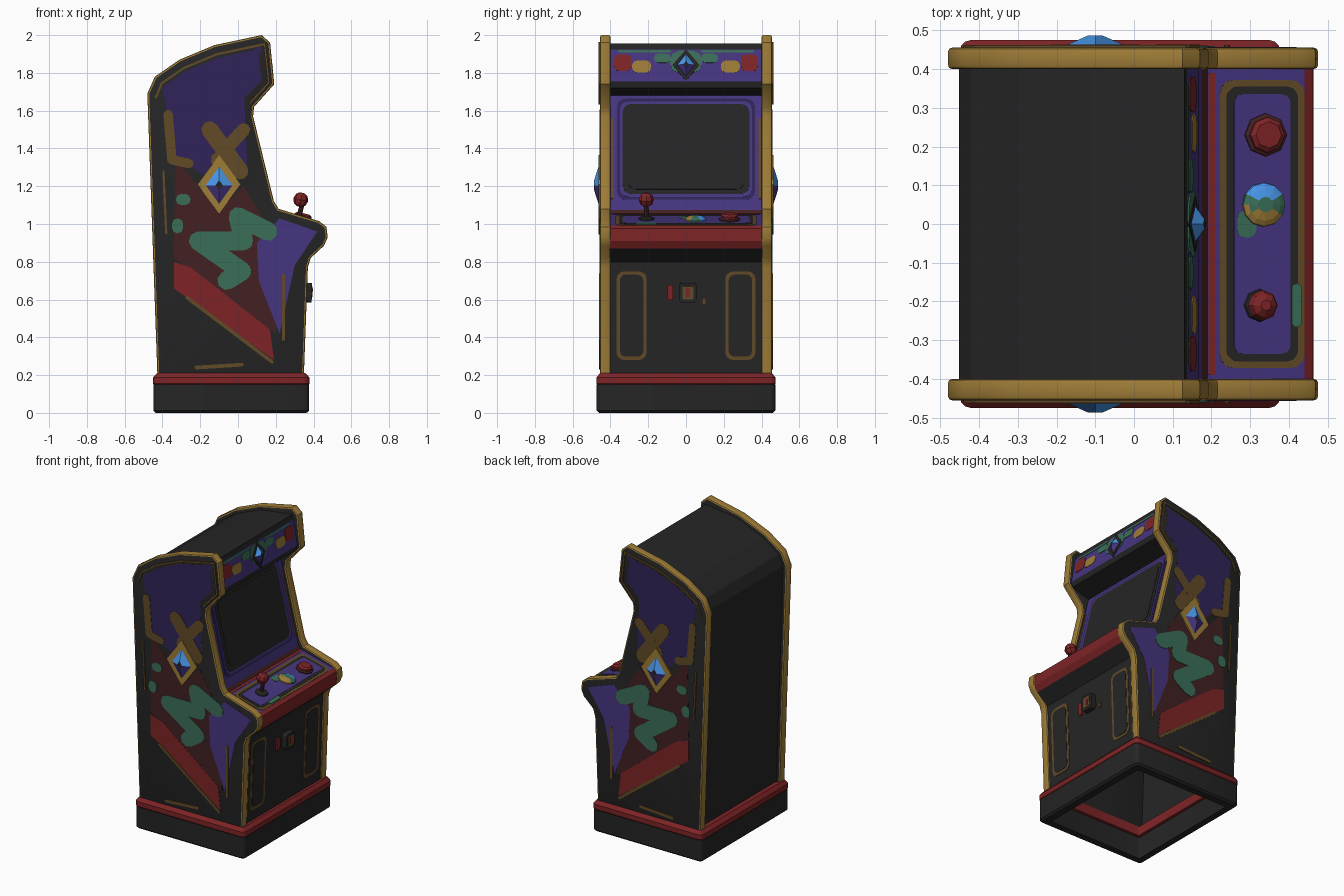
import bpy, bmesh, math
from mathutils import Vector as V

if "Cube" in bpy.data.objects:
    bpy.data.objects.remove(bpy.data.objects["Cube"])

# ---- colours (written as sRGB, stored linear)
def lin(c):
    c /= 255
    return c / 12.92 if c <= 0.04045 else ((c + 0.055) / 1.055) ** 2.4

PAL = dict(black="252525", purple="463580", dark_purple="302458", gold="9e7c37", brown="624a26",
           red="7e2426", maroon="422022", green="3a6e58", blue="4896e8")
MATS = {}
for k, c in PAL.items():
    MATS[k] = bpy.data.materials.new(k)
    MATS[k].diffuse_color = (*[lin(v) for v in bytes.fromhex(c)], 1)

def finish(name, bm, mats, smooth=0):
    bmesh.ops.recalc_face_normals(bm, faces=bm.faces[:])
    me = bpy.data.meshes.new(name)
    bm.to_mesh(me)
    bm.free()
    for m in mats:
        me.materials.append(MATS[m])
    ob = bpy.data.objects.new(name, me)
    bpy.context.collection.objects.link(ob)
    if smooth:
        bpy.ops.object.select_all(action='DESELECT')
        ob.select_set(True)
        bpy.context.view_layer.objects.active = ob
        bpy.ops.object.shade_smooth_by_angle(angle=math.radians(smooth))
    return ob

# ---- outline rules
def rrect(cx, cy, hw, hh, r, n=3):
    """Rounded rectangle from centre and half sizes."""
    pts = []
    for q, (sx, sy) in enumerate(((1, 1), (-1, 1), (-1, -1), (1, -1))):
        for i in range(n + 1):
            t = (q + i / n) * math.pi / 2
            pts.append((cx + sx * (hw - r) + r * math.cos(t), cy + sy * (hh - r) + r * math.sin(t)))
    return pts

def capsule(p, q, r):
    """Round-ended stroke between two points."""
    t0 = math.atan2(q[1] - p[1], q[0] - p[0])
    return [(c[0] + r * math.cos(t0 + s + i * math.pi / 4), c[1] + r * math.sin(t0 + s + i * math.pi / 4))
            for c, s in ((q, -math.pi / 2), (p, math.pi / 2)) for i in range(5)]

def inset(pts, d):
    """Offset an open clockwise path to its inner (right) side."""
    out = []
    for i, p in enumerate(pts):
        a, b = V(pts[max(i - 1, 0)]), V(pts[min(i + 1, len(pts) - 1)])
        t = (b - a).normalized()
        out.append((p[0] + t.y * d, p[1] - t.x * d))
    return out

def plate(name, outlines, mat, fr, h):
    """Thin flat plate(s) standing h above the frame's plane."""
    o, u, v, n = fr
    bm = bmesh.new()
    for pts in outlines:
        lo, hi = [[bm.verts.new(o + u * a + v * b + n * k) for a, b in pts] for k in (-.002, h)]
        bm.faces.new(hi)
        bm.faces.new(lo[::-1])
        for i in range(len(pts)):
            j = (i + 1) % len(pts)
            bm.faces.new((lo[i], lo[j], hi[j], hi[i]))
    return finish(name, bm, [mat])

def lathe(name, prof, mat, fr, a, b, seg=8):
    """Turned part: prof is (radius, height) along the frame normal."""
    o, u, v, n = fr
    bm = bmesh.new()
    rings = [[bm.verts.new(o + u * (a + r * math.cos(i * math.tau / seg)) + v * (b + r * math.sin(i * math.tau / seg))
                           + n * h) for i in range(seg)] for r, h in prof]
    for p, q in zip(rings, rings[1:]):
        for i in range(seg):
            bm.faces.new((p[i], p[(i + 1) % seg], q[(i + 1) % seg], q[i]))
    bm.faces.new(rings[0][::-1])
    bm.faces.new(rings[-1])
    return finish(name, bm, [mat])

def diamond(a, b, w, h):
    return [(a + w, b), (a, b + h), (a - w, b), (a, b - h)]

def gem(name, fr, a, b, w, h, d):
    """Faceted diamond: upper facets blue, lower purple, small dark table."""
    o, u, v, n = fr
    bm = bmesh.new()
    lo, hi = [[bm.verts.new(o + u * x + v * y + n * k) for x, y in diamond(a, b, w * s, h * s)]
              for s, k in ((1, 0), (.22, d))]
    for i in range(4):
        j = (i + 1) % 4
        bm.faces.new((lo[i], lo[j], hi[j], hi[i])).material_index = i // 2
    bm.faces.new(hi).material_index = 2
    finish(name, bm, ["blue", "purple", "black"])

# ---- hollow base: cross-section (inset, z) swept round a rounded rectangle
def base_ring(name, sec, mat):
    bm = bmesh.new()
    loops = [[bm.verts.new((x, y, z)) for x, y in rrect(-.036, 0, .414 - d, .475 - d, max(.03 - d, .006))]
             for d, z in sec]
    for p, q in zip(loops, loops[1:] + loops[:1]):
        for i in range(len(p)):
            j = (i + 1) % len(p)
            bm.faces.new((p[i], p[j], q[j], q[i]))
    finish(name, bm, [mat], 35)

base_ring("plinth", [(.015, 0), (.002, .012), (.002, .15), (.06, .15), (.06, 0)], "black")
base_ring("plinth_red_band", [(.006, .147), (0, .155), (0, .187), (.02, .21), (.08, .21), (.08, .147)], "red")

# ---- side panels with gold edge moulding
SIDE = [(-.425, .15), (-.48, 1.69), (-.44, 1.78), (-.31, 1.87), (-.125, 1.947), (.125, 2.0), (.17, 1.96),
        (.192, 1.74), (.085, 1.62), (.08, 1.57), (.19, 1.12), (.215, 1.08), (.43, 1.015), (.468, .985),
        (.475, .93), (.455, .885), (.385, .82), (.37, .77), (.347, .15)]
for s, tag in ((-1, "left"), (1, "right")):
    bm = bmesh.new()
    a, b = [[bm.verts.new((x, s * y, z)) for x, z in SIDE] for y in (.4, .455)]
    caps = [bm.faces.new(a), bm.faces.new(b[::-1])]
    for i in range(len(a)):
        j = (i + 1) % len(a)
        bm.faces.new((a[i], a[j], b[j], b[i]))
    bmesh.ops.recalc_face_normals(bm, faces=bm.faces[:])
    bmesh.ops.bevel(bm, geom=list({e for f in caps for e in f.edges}), offset=.01, segments=2, profile=.5,
                    affect='EDGES')
    for f in bm.faces:
        f.material_index = 0 if abs(f.normal.y) > .95 else 1
    finish("side_panel_" + tag, bm, ["black", "gold"], 35)

# ---- cabinet shell: back and roof follow the side profile, front bands have their own colours
FRONT = [(.13, 1.955, "black"), (.137, 1.925, "purple"), (.168, 1.755, "black"), (.16, 1.72, "black"),
         (.03, 1.68, "purple"), (.175, 1.075, "maroon"), (.19, 1.055, "purple"), (.44, .992, "red"),
         (.462, .975, "red"), (.463, .91, "red"), (.44, .87, "black"), (.36, .8, "black"), (.338, .15, "black")]
body = [(x, z, "black") for x, z in inset(SIDE[:5], .028)] + FRONT
bm = bmesh.new()
rows = [[bm.verts.new((x, y, z)) for y in (-.405, .405)] for x, z, m in body]
keys = list(PAL)
for p, q, row in zip(rows, rows[1:], body):
    bm.faces.new((p[0], q[0], q[1], p[1])).material_index = keys.index(row[2])
finish("cabinet_shell", bm, keys)

# ---- painted artwork, same on both sides: filled fields, then round strokes of given radius
FIELDS = [
    ("upper_field", "dark_purple", inset(SIDE[2:9], .07) + [(.05, 1.3), (-.1, 1.2), (-.33, 1.36)]),
    ("maroon_field", "maroon", [(-.33, 1.34), (-.1, 1.07), (.03, 1.2), (.21, .9), (.2, .42), (-.34, .82)]),
    ("front_field", "purple", [(.1, .9), (.22, 1.03), (.42, .96), (.3, .78), (.22, .42), (.11, .7)]),
    ("red_slash", "red", [(-.34, .8), (-.25, .77), (.17, .44), (.19, .28), (-.34, .66)]),
]
STROKES = [
    ("streak", "brown", .045, [(-.15, 1.5), (.01, 1.28), (-.1, 1.34)]),
    ("cross_streak", "brown", .035, [(.03, 1.5), (-.06, 1.4)]),
    ("back_streak", "brown", .025, [(-.37, 1.58), (-.35, 1.34), (-.26, 1.32)]),
    ("coil", "green", .05, [(.16, .96), (0, 1.04), (.03, .91), (-.21, .91), (.02, .75), (-.06, .7)]),
    ("leaf_top", "green", .03, [(-.3, 1.13), (-.28, 1.13)]),
    ("leaf_mid", "green", .03, [(-.32, 1), (-.32, .98)]),
    ("slash_line", "brown", .009, [(-.27, .61), (.18, .27)]),
    ("foot_line", "brown", .01, [(-.22, .24), (.02, .255)]),
    ("front_line", "brown", .008, [(.24, .39), (.24, .73)]),
    ("back_line", "brown", .006, [(-.38, .95), (-.395, 1.28)]),
    ("crown_line", "brown", .006, inset(SIDE[1:6], .05)),
    ("brow_line", "brown", .006, inset(SIDE[6:9], .03)),
]
ART = FIELDS + [(n, m, [capsule(p, q, r) for p, q in zip(w, w[1:])]) for n, m, r, w in STROKES]
ART.append(("gem_mount", "gold", diamond(-.1, 1.21, .115, .155)))
for s, tag in ((-1, "left"), (1, "right")):
    fr = [V(c) for c in ((0, s * .455, 0), (1, 0, 0), (0, 0, 1), (0, s, 0))]
    for k, (name, mat, pts) in enumerate(ART):
        plate(f"art_{name}_{tag}", pts if isinstance(pts[0], list) else [pts], mat, fr, .0005 * (k + 1))
    gem("side_gem_" + tag, fr, -.1, 1.205, .09, .125, .031)

# frame on a sloping shell face: u across (+y), v up the face
def slope(lower, upper):
    p, q = V((lower[0], 0, lower[1])), V((upper[0], 0, upper[1]))
    v, u = (q - p).normalized(), V((0, 1, 0))
    return p, u, v, u.cross(v)

# ---- screen and bezel: nested rounded rectangles
bez = slope(FRONT[5], FRONT[4])
for k, (name, mat, d) in enumerate((("bezel_inner", "dark_purple", 0), ("bezel_band", "purple", .015),
                                    ("screen_surround", "black", .03), ("screen", "black", .055))):
    plate(name, [rrect(0, .33, .365 - d, .275 - d, .045)], mat, bez, .002 + .0025 * k)
plate("bezel_edge_lines", [rrect(s * .39, .28, .006, .22, .004) for s in (-1, 1)], "brown", bez, .002)

# ---- marquee
mq = slope(FRONT[2], FRONT[1])
plate("marquee_rim", [rrect(s * .22, .162, .14, .007, .005) for s in (-1, 1)], "green", mq, .002)
for name, mat, a, b, w, h in (("red", "red", .335, .1, .045, .045), ("gold", "gold", .235, .08, .05, .032),
                              ("green", "green", .125, .125, .045, .025)):
    plate("marquee_patches_" + name, [rrect(s * a, b, w, h, .024, 2) for s in (-1, 1)], mat, mq, .003)
plate("marquee_leaf", [rrect(0, .105, .085, .06, .05, 2)], "green", mq, .004)
plate("marquee_gem_mount", [diamond(0, .087, .072, .085)], "black", mq, .006)
gem("marquee_gem", mq, 0, .087, .055, .07, .03)

# ---- control panel: nested borders, v runs up towards the screen
cp = slope(FRONT[7], FRONT[6])
plate("panel_rear_line", [rrect(0, .247, .39, .009, .005)], "red", cp, .002)
for k, (name, mat, d) in enumerate((("panel_border", "brown", 0), ("panel_border_dark", "black", .017),
                                    ("panel_face", "purple", .037))):
    plate(name, [rrect(0, .113, .372 - d, .112 - d, .035 - d / 3)], mat, cp, .002 + .0015 * k)
plate("panel_leaves", [rrect(-.21, .022, .055, .013, .01), rrect(0, .155, .035, .025, .02)], "green", cp, .0065)

# joystick, button and round centre control
lathe("stick_base", [(.045, 0), (.04, .012), (.02, .018)], "black", cp, -.21, .12)
lathe("stick_shaft", [(.014, .01), (.012, .09)], "maroon", cp, -.21, .125)
lathe("stick_ball", [(.04 * math.sin(t), .106 - .04 * math.cos(t)) for t in (.35, .9, 1.57, 2.24, 2.79)],
      "red", cp, -.21, .138)
lathe("button_collar", [(.056, 0), (.056, .012), (.046, .018)], "maroon", cp, .23, .105)
lathe("button_cap", [(.046, .01), (.046, .03), (.034, .04)], "red", cp, .23, .105)
dial = lathe("centre_dial", [(.058, 0), (.056, .012), (.042, .02), (.02, .026)], "green", cp, .05, .11, 12)
for m in ("blue", "gold"):
    dial.data.materials.append(MATS[m])
for p in dial.data.polygons:
    off = p.center - cp[0]
    a, b = off.dot(cp[1]) - .05, off.dot(cp[2]) - .11
    p.material_index = 1 if a > .02 else (2 if a < -.01 and b > -.04 else 0)

# ---- lower front: outlined side panels and coin mechanism
door = slope(FRONT[12], FRONT[11])
for name, mat, d, h in (("door_outlines", "brown", 0, .003), ("door_insets", "black", .018, .005)):
    plate(name, [rrect(s * .288, .365, .08 - d, .235 - d, .04 - d / 2) for s in (-1, 1)], mat, door, h)
for name, mat, a, w, h, d in (("coin_box", "black", .01, .045, .052, .036), ("coin_box_face", "brown", .01, .029, .035, .039),
                              ("coin_slot", "red", .01, .011, .022, .041), ("coin_return", "red", -.083, .015, .04, .012),
                              ("door_lock", "brown", .095, .01, .015, .008)):
    plate(name, [rrect(a, .487 if a < .09 else .44, w, h, w / 3)], mat, door, d)

for m in bpy.data.materials:
    if m.users and not m.is_grease_pencil:
        m.use_nodes = True
        m.node_tree.nodes["Principled BSDF"].inputs["Base Color"].default_value = m.diffuse_color
